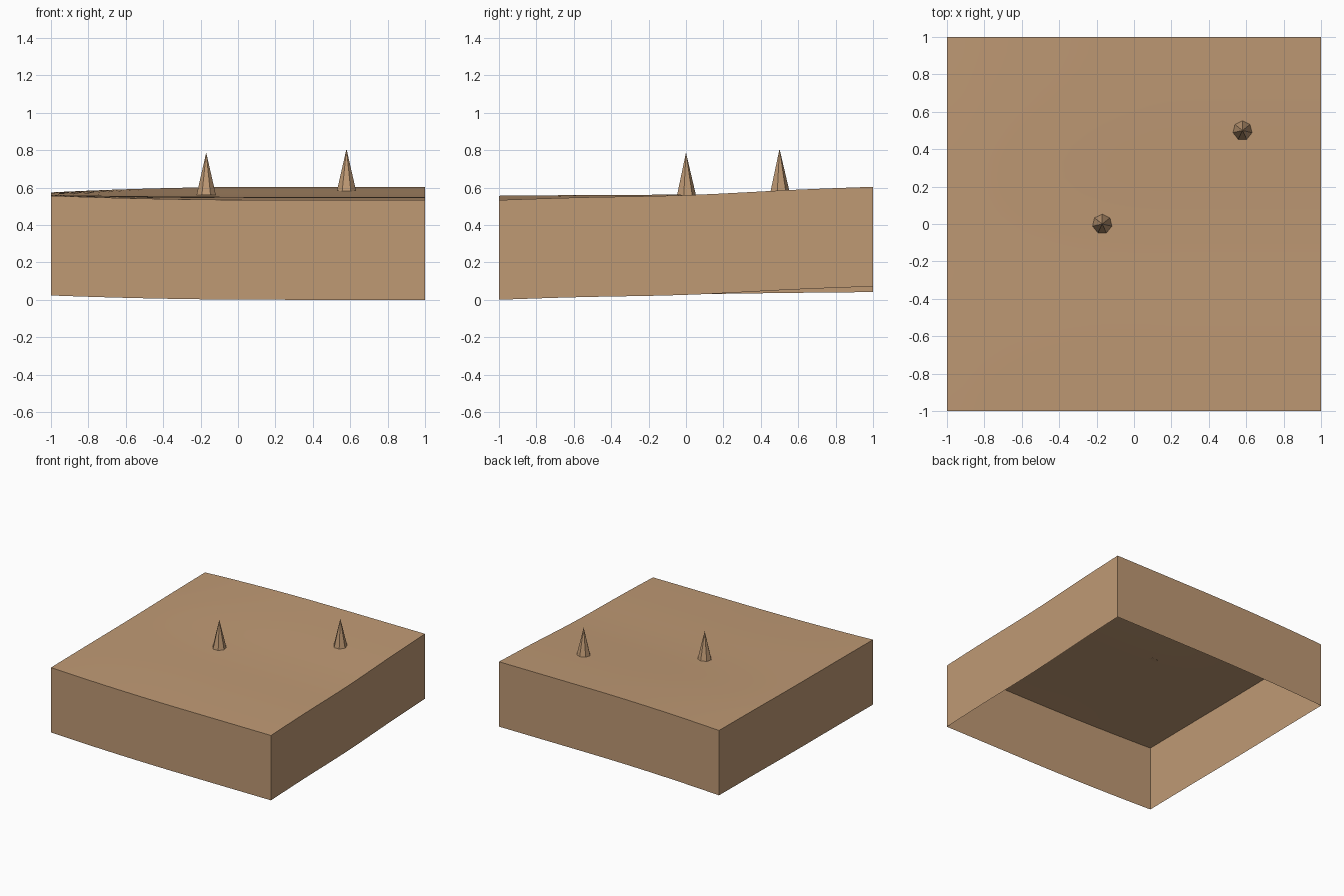
import bpy
import bmesh
import math
from mathutils import Matrix

cube = bpy.data.objects.get("Cube")
if cube:
    bpy.data.objects.remove(cube, do_unlink=True)

SKIRT = 0.533   # depth of the side walls
CELLS = 24      # ground grid resolution

sand = bpy.data.materials.new("sand")
sand.use_nodes = True
colour = (0.52, 0.32, 0.175, 1)
sand.diffuse_color = colour
sand.node_tree.nodes["Principled BSDF"].inputs["Base Color"].default_value = colour


def height(x, y):
    """Gentle slope rising to the back, twisted towards the right side."""
    s = min(1, (x + 1) / 1.2)
    s = s * (2 - s)
    t = (y + 1) / 2
    t -= 0.13 * math.sin(math.pi * t) ** 4
    front = 0.556 - 0.023 * s
    back = 0.574 + 0.03 * s
    return front + (back - front) * t


def add_object(name, bm):
    mesh = bpy.data.meshes.new(name)
    bm.to_mesh(mesh)
    bm.free()
    mesh.materials.append(sand)
    obj = bpy.data.objects.new(name, mesh)
    bpy.context.collection.objects.link(obj)
    return obj


# Ground block: rolling top with a skirt that follows it, open underneath
bm = bmesh.new()
bmesh.ops.create_grid(bm, x_segments=CELLS, y_segments=CELLS, size=1)
for v in bm.verts:
    v.co.z = height(v.co.x, v.co.y)
for face in bm.faces:
    face.smooth = True
rim = [e for e in bm.edges if e.is_boundary]
skirt = bmesh.ops.extrude_edge_only(bm, edges=rim)["geom"]
for v in skirt:
    if isinstance(v, bmesh.types.BMVert):
        v.co.z -= SKIRT
bmesh.ops.recalc_face_normals(bm, faces=bm.faces)
if max(bm.faces, key=lambda f: f.calc_center_median().z).normal.z < 0:
    bmesh.ops.reverse_faces(bm, faces=bm.faces)
for face in bm.faces:
    face.smooth = face.normal.z > 0.5
for edge in rim:
    edge.smooth = False
add_object("ground_block", bm)

# Seven-sided spikes standing on the ground
for name, x, y, base, tip in (("centre_spike", -0.17, 0, 0.56, 0.787),
                              ("back_left_spike", 0.58, 0.5, 0.58, 0.807)):
    bm = bmesh.new()
    bmesh.ops.create_cone(bm, cap_ends=True, segments=7, radius1=0.053, radius2=0,
                          depth=tip - base,
                          matrix=Matrix.Translation((x, y, (base + tip) / 2)))
    bmesh.ops.remove_doubles(bm, verts=bm.verts, dist=0.0001)
    add_object(name, bm)
